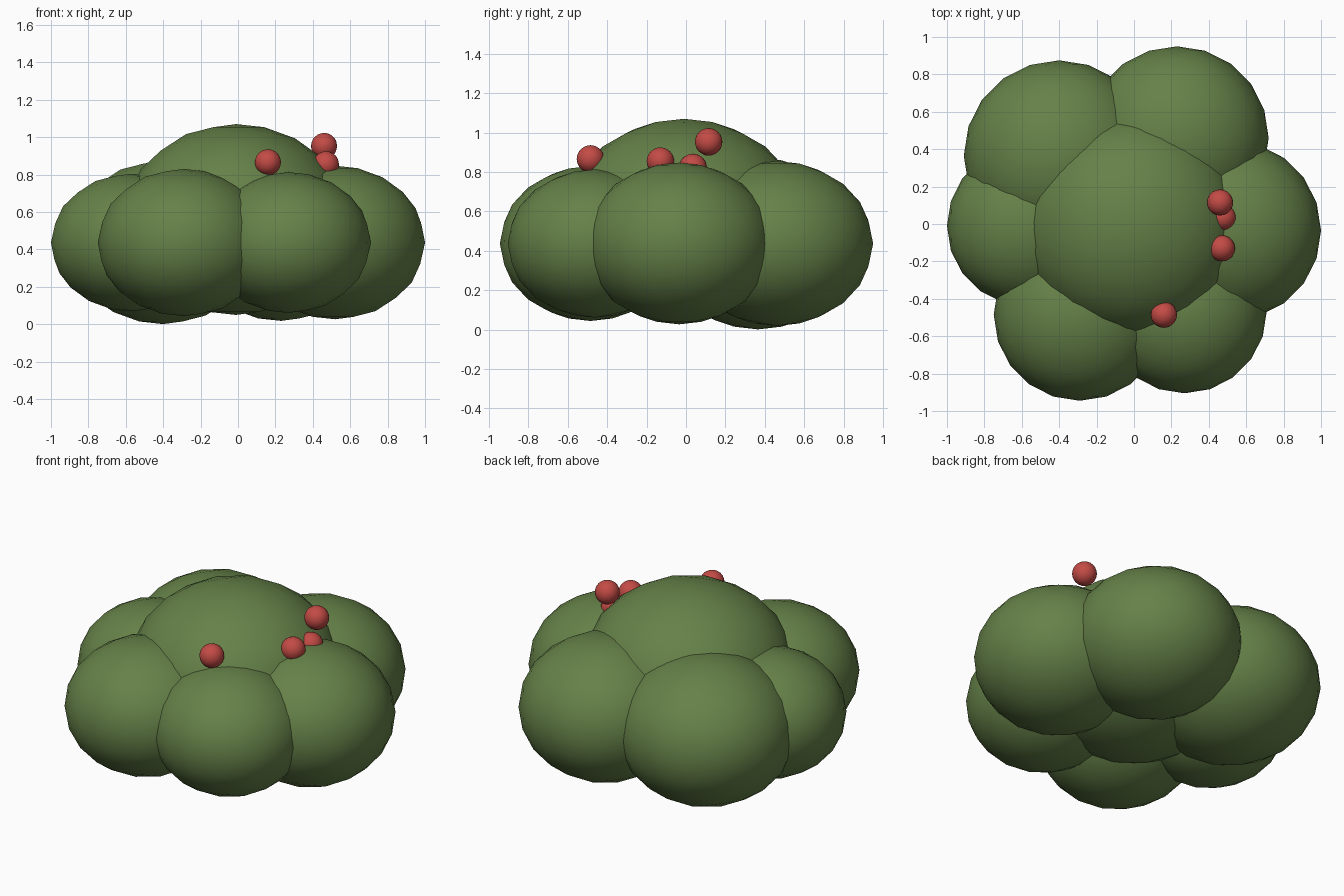
import bpy

if "Cube" in bpy.data.objects:
    bpy.data.objects.remove(bpy.data.objects["Cube"])

def material(name, col):
    m = bpy.data.materials.new(name)
    m.diffuse_color = (*col, 1)
    m.use_nodes = True
    m.node_tree.nodes["Principled BSDF"].inputs["Base Color"].default_value = m.diffuse_color
    return m

leaf = material("leaf green", (0.13, 0.22, 0.065))
red = material("berry red", (0.55, 0.07, 0.06))

def blob(name, loc, r, rz, mat, sub):
    bpy.ops.mesh.primitive_ico_sphere_add(subdivisions=sub, radius=1, location=loc)
    o = bpy.context.object
    o.name = name
    o.scale = (r, r, rz)
    bpy.ops.object.transform_apply(location=False, rotation=False, scale=True)
    bpy.ops.object.shade_smooth()
    o.data.materials.append(mat)

# large central mound of the bush
blob("centre_foliage", (-0.01, -0.01, 0.56), 0.6, 0.51, leaf, 3)

# ring of six foliage clumps: x, y, radius (flattened in height)
ring = [("right", 0.52, -0.035, 0.48), ("back_right", 0.23, 0.46, 0.49),
        ("back_left", -0.40, 0.365, 0.51), ("left", -0.57, -0.01, 0.43),
        ("front_left", -0.29, -0.485, 0.46), ("front_right", 0.27, -0.465, 0.44)]
for n, x, y, r in ring:
    blob(n + "_foliage", (x, y, 0.437), r, r * 0.855, leaf, 3)

# berries
for i, p in enumerate([(0.46, 0.115, 0.953), (0.475, 0.035, 0.823),
                       (0.47, -0.13, 0.855), (0.16, -0.485, 0.866)]):
    blob("berry_%d" % (i + 1), p, 0.07, 0.07, red, 3)
